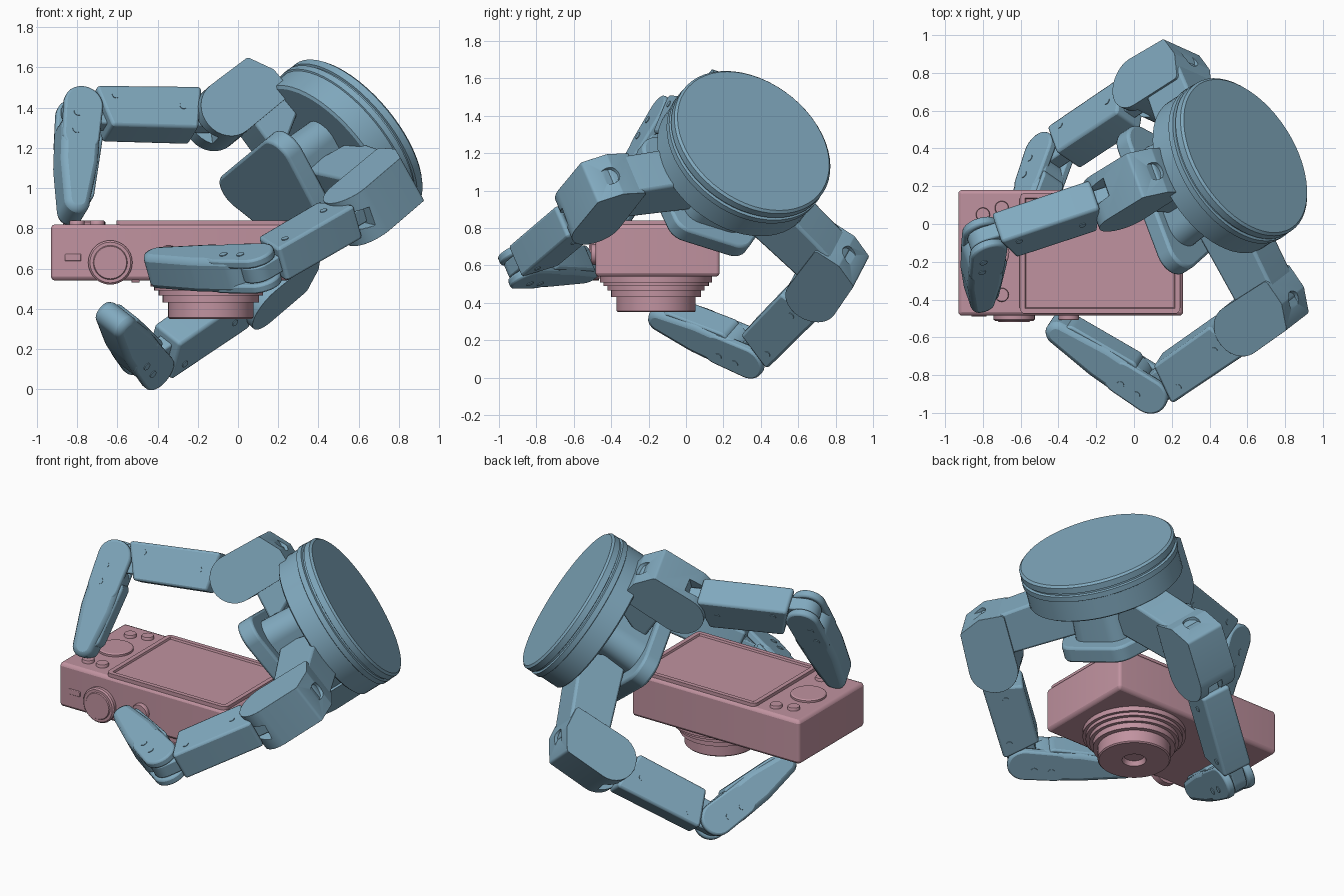
import bpy, bmesh, math
from mathutils import Vector as V, Matrix
from mathutils.geometry import convex_hull_2d

if "Cube" in bpy.data.objects:
    bpy.data.objects.remove(bpy.data.objects["Cube"])


def material(name, col):
    m = bpy.data.materials.new(name)
    m.diffuse_color = (*col, 1)
    m.use_nodes = True
    m.node_tree.nodes["Principled BSDF"].inputs["Base Color"].default_value = m.diffuse_color
    return m


PINK = material("rose", (0.53, 0.29, 0.35))
BLUE = material("steel_blue", (0.22, 0.40, 0.52))


def finish(bm, name, mat, matrix=None, bevel=0.0, cutters=()):
    bmesh.ops.recalc_face_normals(bm, faces=bm.faces)
    me = bpy.data.meshes.new(name)
    bm.to_mesh(me)
    bm.free()
    ob = bpy.data.objects.new(name, me)
    bpy.context.collection.objects.link(ob)
    me.materials.append(mat)
    if matrix:
        ob.matrix_world = matrix
    bpy.ops.object.select_all(action='DESELECT')
    bpy.context.view_layer.objects.active = ob
    ob.select_set(True)
    for cutter in cutters:
        b = ob.modifiers.new("cut", 'BOOLEAN')
        b.operation, b.object = 'DIFFERENCE', cutter
        bpy.ops.object.modifier_apply(modifier="cut")
        bpy.data.objects.remove(cutter)
    if bevel:
        b = ob.modifiers.new("bevel", 'BEVEL')
        b.width, b.segments, b.limit_method = bevel, 2, 'ANGLE'
        b.angle_limit = math.radians(40)
    bpy.ops.object.shade_smooth_by_angle(angle=math.radians(30))
    return ob


def frame(o, x, y):
    x = V(x).normalized()
    z = x.cross(V(y)).normalized()
    m = Matrix((x, z.cross(x), z)).transposed().to_4x4()
    m.translation = V(o)
    return m


def prism(name, circles, m, width, mat, bevel=0.012, offset=0.0, cutters=(), taper=1.0):
    """Extrude the hull of circles (x, y, r) along local z."""
    pts = [V((x + r * math.cos(t * math.pi / 16), y + r * math.sin(t * math.pi / 16)))
           for x, y, r in circles for t in range(32)]
    hull = [pts[i] for i in convex_hull_2d(pts)]
    bm = bmesh.new()
    lo = [bm.verts.new((p.x, p.y, offset - width / 2)) for p in hull]
    hi = [bm.verts.new((p.x * taper, p.y * taper, offset + width / 2)) for p in hull]
    bm.faces.new(lo)
    bm.faces.new(hi)
    for i in range(len(hull)):
        j = (i + 1) % len(hull)
        bm.faces.new((lo[i], lo[j], hi[j], hi[i]))
    return finish(bm, name, mat, m, bevel, cutters)


def lathe(name, prof, o, axis, mat, n=56):
    """Revolve (radius, height) points round an axis, capping both ends."""
    bm = bmesh.new()
    rings = [[bm.verts.new((r * math.cos(2 * math.pi * k / n), r * math.sin(2 * math.pi * k / n), z))
              for k in range(n)] for r, z in prof]
    for a, b in zip(rings, rings[1:]):
        for k in range(n):
            bm.faces.new((a[k], a[k - 1], b[k - 1], b[k]))
    bm.faces.new(rings[0])
    bm.faces.new(rings[-1])
    m = V(axis).to_track_quat('Z', 'Y').to_matrix().to_4x4()
    m.translation = V(o)
    return finish(bm, name, mat, m)


def button(name, o, axis, r, h):
    lathe(name, [(r, -0.02), (r, h * 0.7), (r * 0.92, h), (r * 0.8, h)], o, axis, PINK, 32)


def box(name, lo, hi, mat, bevel, round_z=0.0, inset=0.0, sink=0.0):
    lo, hi = V(lo), V(hi)
    bm = bmesh.new()
    bmesh.ops.create_cube(bm, size=1)
    for v in bm.verts:
        v.co = [(lo[i] + hi[i]) / 2 + v.co[i] * (hi[i] - lo[i]) for i in range(3)]
    if round_z:
        es = [e for e in bm.edges if abs(e.verts[0].co.z - e.verts[1].co.z) > 1e-4]
        bmesh.ops.bevel(bm, geom=es, offset=round_z, segments=4, profile=0.5, affect='EDGES')
    if inset:
        top = max(bm.faces, key=lambda f: f.calc_center_median().z)
        bmesh.ops.inset_region(bm, faces=[top], thickness=inset)
        bmesh.ops.inset_region(bm, faces=[top], thickness=0.004, depth=-sink)
    return finish(bm, name, mat, None, bevel)


# ---- Camera, lying with its lens pointing down ----
box("camera_body", (-0.93, -0.485, 0.54), (0.26, 0.18, 0.82), PINK, 0.022, 0.02)
box("camera_screen", (-0.605, -0.475, 0.80), (0.245, 0.165, 0.84), PINK, 0.006, 0.03, 0.028, 0.012)
lathe("camera_lens", [(0.30, -0.02), (0.30, 0.03), (0.282, 0.03), (0.282, 0.05), (0.26, 0.05),
                      (0.26, 0.075), (0.24, 0.075), (0.24, 0.11), (0.212, 0.11), (0.212, 0.183),
                      (0.205, 0.19), (0.07, 0.19), (0.06, 0.16)], (-0.135, -0.16, 0.54), (0, 0, -1), PINK)
button("shutter_dial", (-0.635, -0.485, 0.63), (0, -1, 0), 0.11, 0.028)
button("shutter_dial_cap", (-0.635, -0.485, 0.63), (0, -1, 0), 0.088, 0.034)
button("power_button", (-0.345, -0.485, 0.66), (0, -1, 0), 0.055, 0.024)
box("strap_lug", (-0.86, -0.49, 0.637), (-0.78, -0.47, 0.672), PINK, 0.004)
box("foot_tab", (-0.53, -0.47, 0.53), (-0.49, -0.43, 0.56), PINK, 0.004)
button("control_wheel", (-0.765, -0.15, 0.82), (0, 0, 1), 0.105, 0.018)
for x, y in ((-0.80, 0.05), (-0.70, 0.085), (-0.70, -0.375), (-0.80, -0.375)):
    button("rear_button", (x, y, 0.82), (0, 0, 1), 0.037, 0.018)

# ---- Hand base: wrist disc, column and palm pad ----
N = V((0.69, 0.44, 0.57)).normalized()
C = V((0.59, 0.36, 1.265))
U_A = V((-0.64, 0, 0.77))
lathe("wrist_disc", [(0.452, 0), (0.465, -0.012), (0.465, -0.05), (0.453, -0.054), (0.453, -0.064),
                     (0.468, -0.068), (0.468, -0.10), (0.46, -0.104), (0.46, -0.23), (0.445, -0.24)], C, N, BLUE)
pad = [(0.16, 0.31, 0.11), (0.16, -0.31, 0.11), (-0.22, 0.14, 0.10), (-0.22, -0.14, 0.10)]
palm = frame(C - N * 0.53, U_A, N.cross(U_A))
prism("palm_pad", pad, palm, 0.10, BLUE, 0.015)
prism("palm_column", [(x * 0.65, y * 0.6, r) for x, y, r in pad], palm, 0.3, BLUE, 0.0, 0.19, (), 0.9)


# ---- Fingers: knuckle, inner link and fingertip in one bending plane ----
def finger(tag, p1, p2, tip):
    p1, p2, tip = V(p1), V(p2), V(tip)
    u = p1 - C
    u = u - N * u.dot(N)
    reach = u.length
    w = (p2 - p1).cross(tip - p2)
    d = p2 - p1
    L = d.length
    link = frame(p1, d, w.cross(d))
    # knuckle housing: bored end, slot for the link and an arm in to the wrist
    k = frame(p1, N, u)
    end = p1 + N * 0.33 + u.normalized() * 0.03
    bore = lathe("bore_cutter", [(0.05, -0.03), (0.05, 0.1)], end, N, BLUE, 24)
    slot = prism("slot_cutter", [(0.06, -0.2, 0.02), (0.06, 0.2, 0.02), (0.4, -0.2, 0.02), (0.4, 0.2, 0.02)],
                 link, 0.10, BLUE, 0)
    bore.hide_render = slot.hide_render = True
    prism("knuckle_" + tag, [(0, 0, 0.145), (0.31, 0.0, 0.02), (0.31, -0.125, 0.02), (0.25, 0.115, 0.02)],
          k, 0.26, BLUE, 0.03, 0, (bore, slot))
    top = -(p1 - C).dot(N) - 0.21
    prism("knuckle_arm_" + tag, [(0.10, -0.08, 0.03), (0.29, 0.0, 0.02),
          (top, 0.3 - reach, 0.02), (top - 0.22, 0.2 - reach, 0.03)], k, 0.235, BLUE, 0.015)
    # inner link: narrow tongue with a square sleeve
    prism("link_tongue_" + tag, [(0, 0, 0.08), (L, 0, 0.085)], link, 0.085, BLUE, 0.008)
    prism("link_sleeve_" + tag, [(0.13, -0.095, 0.02), (0.17, 0.10, 0.02),
          (L - 0.15, 0.10, 0.02), (L - 0.10, -0.085, 0.02)], link, 0.185, BLUE, 0.014)
    for x, y in ((0.22, 0.0), (L - 0.17, -0.05)):
        prism("link_screw_" + tag, [(x, y, 0.018)], link, 0.193, BLUE, 0)
    # fingertip: forked root, tapered body, inner grip pad
    d = tip - p2
    L = d.length
    m = frame(p2, d, w.cross(d))
    for s in (-1, 1):
        prism("tip_fork_" + tag, [(0, 0, 0.10), (0.18, 0, 0.095)], m, 0.048, BLUE, 0.012, s * 0.07)
    prism("tip_body_" + tag, [(0.13, 0, 0.10), (0.32, 0.005, 0.097), (L - 0.02, 0.01, 0.066)],
          m, 0.188, BLUE, 0.03)
    prism("tip_pad_" + tag, [(0.17, 0.075, 0.04), (L - 0.08, 0.045, 0.05)], m, 0.15, BLUE, 0.01)
    for x in (0.06, 0.16):
        prism("tip_screw_" + tag, [(x, -0.03, 0.02)], m, 0.196, BLUE, 0)


finger("upper", (-0.09, 0.14, 1.36), (-0.79, -0.09, 1.38), (-0.83, -0.38, 0.89))
finger("front", (0.61, -0.52, 0.90), (0.10, -0.88, 0.60), (-0.41, -0.55, 0.60))
finger("lower", (0.08, 0.71, 0.49), (-0.45, 0.36, 0.125), (-0.62, -0.13, 0.34))
